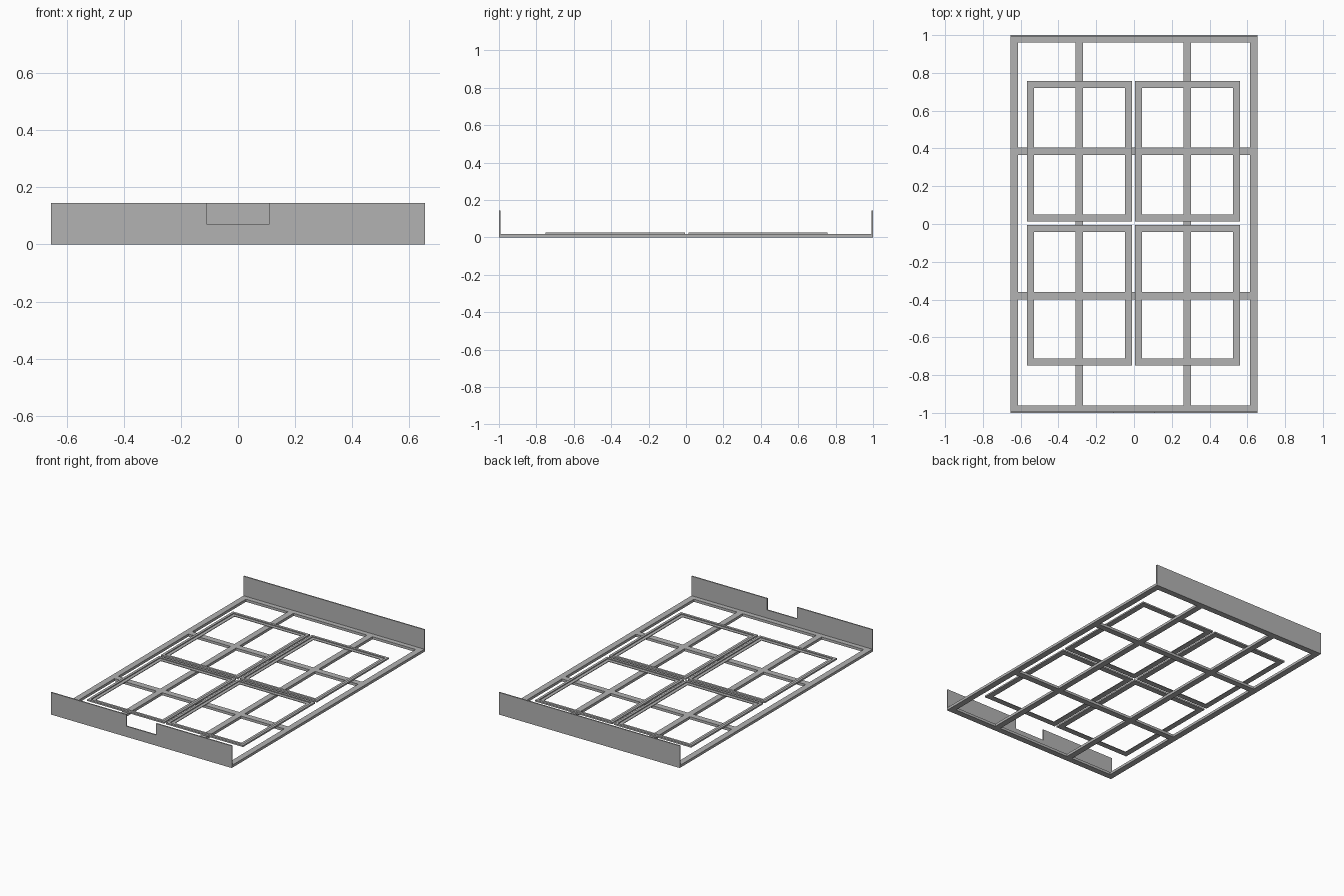
import bpy

old = bpy.data.objects.get("Cube")
if old:
    bpy.data.objects.remove(old, do_unlink=True)

steel = bpy.data.materials.new("grey_steel")
steel.use_nodes = True
GREY = (0.45, 0.45, 0.45, 1)
steel.diffuse_color = GREY
steel.node_tree.nodes["Principled BSDF"].inputs["Base Color"].default_value = GREY


def add_mesh(name, verts, faces):
    mesh = bpy.data.meshes.new(name)
    mesh.from_pydata(verts, [], faces)
    mesh.materials.append(steel)
    obj = bpy.data.objects.new(name, mesh)
    bpy.context.collection.objects.link(obj)
    return obj


def box(name, x0, x1, y0, y1, z0, z1):
    verts = [(x, y, z) for z in (z0, z1) for y in (y0, y1) for x in (x0, x1)]
    faces = [(0, 2, 3, 1), (4, 5, 7, 6), (0, 1, 5, 4),
             (2, 6, 7, 3), (0, 4, 6, 2), (1, 3, 7, 5)]
    return add_mesh(name, verts, faces)


def ring(name, x0, x1, y0, y1, profile):
    """Mitred rectangular frame; profile is a loop of (inset, height)."""
    n = len(profile)
    verts = []
    for sx, sy in ((0, 0), (1, 0), (1, 1), (0, 1)):
        for d, z in profile:
            verts.append((x1 - d if sx else x0 + d, y1 - d if sy else y0 + d, z))
    faces = [(c * n + i, (c + 1) % 4 * n + i,
              (c + 1) % 4 * n + (i + 1) % n, c * n + (i + 1) % n)
             for c in range(4) for i in range(n)]
    return add_mesh(name, verts, faces)


W, L, BAR, H = 0.655, 1.0, 0.04, 0.017
WALL, TOP = 0.008, 0.145

# Outer base frame
ring("base_frame", -W, W, -L, L, [(0, H), (0, 0), (BAR, 0), (BAR, H)])

# Lengthwise and crosswise support bars
for side, x in (("right", -0.29), ("left", 0.282)):
    box(side + "_long_bar", x - 0.02, x + 0.02, -L + BAR, L - BAR, 0, H)
for end, y in (("front", -0.38), ("back", 0.385)):
    box(end + "_cross_bar", -W + BAR, W - BAR, y - 0.02, y + 0.02, 0, H)

# Four tray frames of angle section: flat inner ledge, raised outer lip
LIP, LEDGE = 0.027, 0.021
angle = [(0, LIP), (0, H), (0.037, H), (0.037, LEDGE), (0.016, LEDGE), (0.016, LIP)]
for side, x0, x1 in (("right", -0.567, -0.01), ("left", 0.005, 0.562)):
    for end, y0, y1 in (("front", -0.75, -0.005), ("back", 0.013, 0.757)):
        ring(f"{end}_{side}_tray_frame", x0, x1, y0, y1, angle)

# Back end plate
box("back_plate", -W, W, L - WALL, L, 0, TOP)

# Front end plate with a notch in its top edge
N, NZ = 0.108, 0.07
outline = [(-W, 0), (-N, 0), (N, 0), (W, 0),
           (W, TOP), (N, TOP), (N, NZ), (-N, NZ), (-N, TOP), (-W, TOP)]
n = len(outline)
verts = [(x, y, z) for y in (-L, -L + WALL) for x, z in outline]
front = [(0, 1, 7, 8, 9), (1, 2, 6, 7), (2, 3, 4, 5, 6)]
back = [tuple(i + n for i in reversed(f)) for f in front]
rim = [(i, i + n, (i + 1) % n + n, (i + 1) % n) for i in range(n)]
add_mesh("front_plate", verts, front + back + rim)
